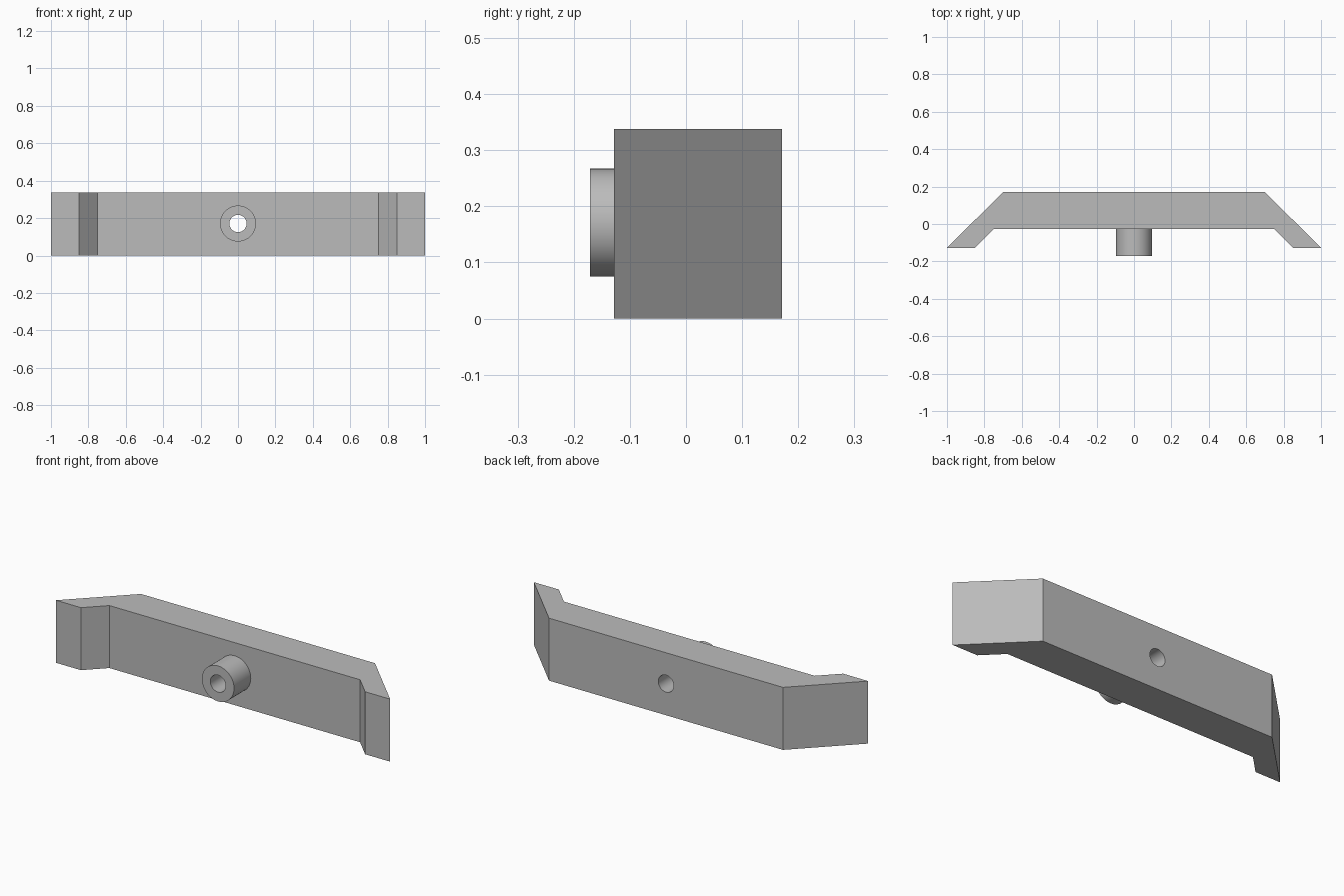
import bpy
import bmesh
import math
from mathutils import Matrix, Vector

cube = bpy.data.objects.get("Cube")
if cube:
    bpy.data.objects.remove(cube, do_unlink=True)

HEIGHT = 0.338
BACK, INNER, TIP, BOSS_FRONT = 0.171, -0.028, -0.128, -0.171
HOLE_Z = 0.171

grey = bpy.data.materials.new("plain_grey")
grey.use_nodes = True
colour = (0.5, 0.5, 0.5, 1)
grey.diffuse_color = colour
grey.node_tree.nodes["Principled BSDF"].inputs["Base Color"].default_value = colour


def make_object(name, bm):
    bmesh.ops.recalc_face_normals(bm, faces=bm.faces)
    mesh = bpy.data.meshes.new(name)
    bm.to_mesh(mesh)
    bm.free()
    mesh.materials.append(grey)
    obj = bpy.data.objects.new(name, mesh)
    bpy.context.collection.objects.link(obj)
    return obj


def rod(name, radius, y0, y1):
    """Cylinder running along y at the height of the hole."""
    bm = bmesh.new()
    place = Matrix.Translation((0, (y0 + y1) / 2, HOLE_Z)) @ Matrix.Rotation(math.pi / 2, 4, "X")
    bmesh.ops.create_cone(bm, cap_ends=True, segments=64, radius1=radius,
                          radius2=radius, depth=y1 - y0, matrix=place)
    return make_object(name, bm)


# Bar with angled ends: half outline mirrored, then extruded upwards
half = [(0.70, BACK), (1.0, TIP), (0.85, TIP), (0.75, INNER)]
outline = half + [(-x, y) for x, y in reversed(half)]
bm = bmesh.new()
base = bm.faces.new([bm.verts.new((x, y, 0)) for x, y in outline])
top = bmesh.ops.extrude_face_region(bm, geom=[base])["geom"]
bmesh.ops.translate(bm, vec=Vector((0, 0, HEIGHT)),
                    verts=[v for v in top if isinstance(v, bmesh.types.BMVert)])
bar = make_object("angled_bar", bm)

# Round boss on the front, and the bore through both parts
boss = rod("front_boss", 0.096, BOSS_FRONT, INNER)
cutter = rod("bore_cutter", 0.046, BOSS_FRONT - 0.1, BACK + 0.1)
cutter.hide_render = True

for obj in (bar, boss):
    cut = obj.modifiers.new("bore", "BOOLEAN")
    cut.operation = "DIFFERENCE"
    cut.solver = "EXACT"
    cut.object = cutter
    bpy.ops.object.select_all(action="DESELECT")
    obj.select_set(True)
    bpy.context.view_layer.objects.active = obj
    bpy.ops.object.modifier_apply(modifier=cut.name)
    bpy.ops.object.shade_smooth_by_angle(angle=math.radians(30))

bpy.data.objects.remove(cutter, do_unlink=True)
